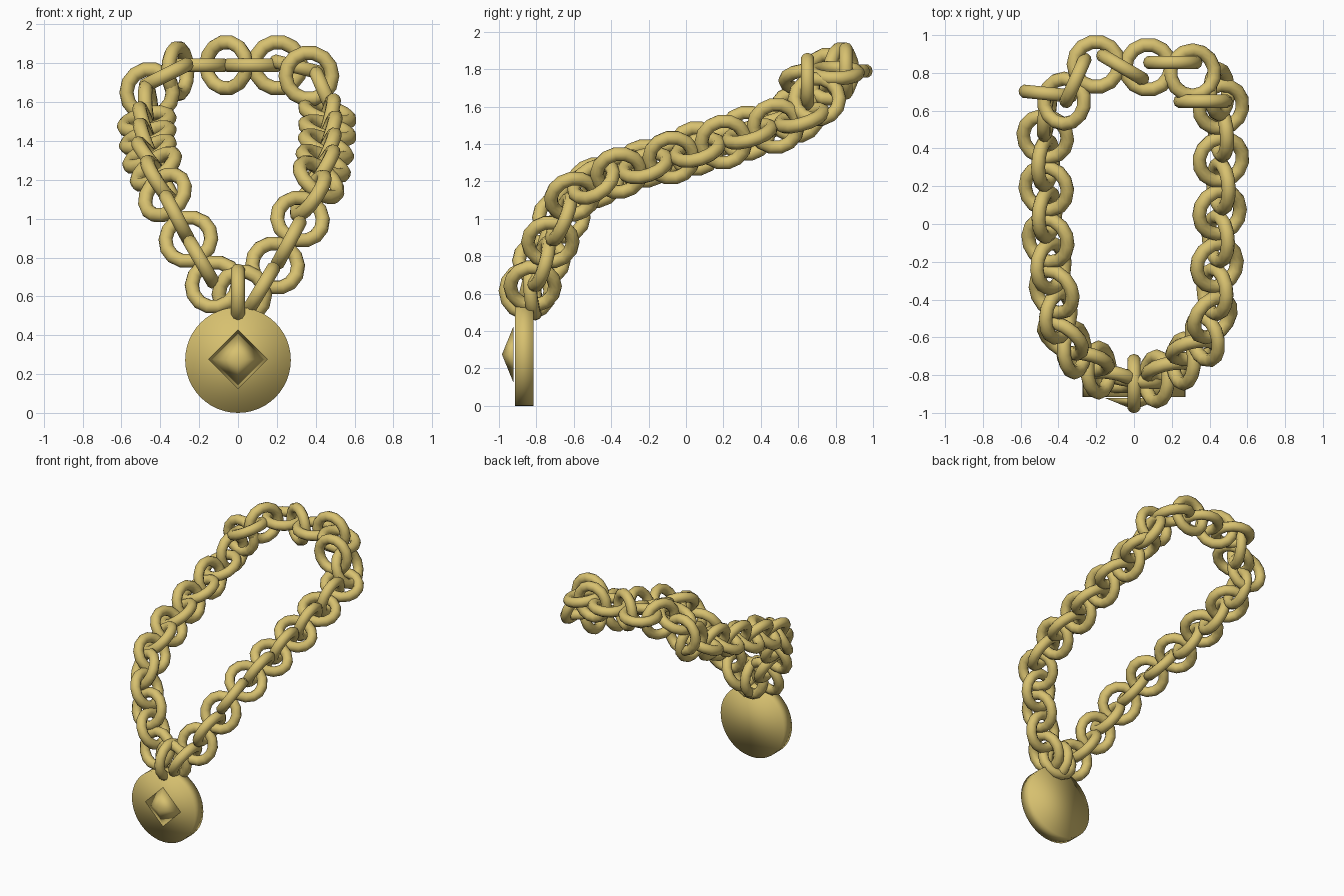
import bpy
import math
from mathutils import Matrix, Vector

cube = bpy.data.objects.get("Cube")
if cube:
    bpy.data.objects.remove(cube, do_unlink=True)

# Single gold material
gold = bpy.data.materials.new("pale_gold")
gold.use_nodes = True
colour = (0.68, 0.53, 0.16, 1)
gold.diffuse_color = colour
gold.node_tree.nodes["Principled BSDF"].inputs["Base Color"].default_value = colour

Y_AXIS = Vector((0, 1, 0))


def finish(name):
    """Name, colour and smooth the newest object."""
    obj = bpy.context.object
    obj.name = name
    obj.data.materials.append(gold)
    bpy.ops.object.shade_smooth()


def add_link(name, centre, normal):
    """One round chain link whose hole faces along normal."""
    turn = Vector(normal).to_track_quat('Z', 'Y').to_euler()
    bpy.ops.mesh.primitive_torus_add(
        major_segments=14, minor_segments=10, major_radius=0.12,
        minor_radius=0.037, location=centre, rotation=turn)
    finish(name)


def walk(points, count):
    """Evenly spaced positions and directions along a polyline."""
    points = [Vector(p) for p in points]
    spans = list(zip(points, points[1:]))
    total = sum((b - a).length for a, b in spans)
    spots = []
    for i in range(count):
        left = total * i / (count - 1)
        for a, b in spans:
            length = (b - a).length
            if left <= length or b is points[-1]:
                spots.append(a.lerp(b, min(left / length, 1)))
                break
            left -= length
    for i, spot in enumerate(spots):
        ahead = spots[min(i + 1, count - 1)]
        behind = spots[max(i - 1, 0)]
        yield spot, (ahead - behind).normalized()


def add_strand(name, points, count, first_upright):
    """Chain run with links turned a quarter each time."""
    for i, (spot, along) in enumerate(walk(points, count)):
        normal = along.cross(Y_AXIS).normalized()
        # On the shoulders the whole chain leans outward
        if along.y > 0.6:
            lean = math.copysign(math.radians(16), spot.x)
            normal = Matrix.Rotation(lean, 3, along) @ normal
        if (i % 2 == 0) != first_upright:
            normal = along.cross(normal)
        add_link(f"{name}_{i + 1}", spot, normal)


# Side strands, from the pendant up to the back of the neck
add_strand("left_chain_link", [
    (0.12, -0.82, 0.64), (0.27, -0.72, 0.89), (0.38, -0.60, 1.13),
    (0.42, -0.48, 1.21), (0.44, -0.20, 1.29), (0.46, 0.20, 1.41),
    (0.46, 0.62, 1.54)], 14, True)
add_strand("right_chain_link", [
    (-0.12, -0.82, 0.66), (-0.265, -0.72, 0.91), (-0.38, -0.60, 1.13),
    (-0.42, -0.38, 1.25), (-0.455, -0.10, 1.33), (-0.465, 0.20, 1.42),
    (-0.47, 0.47, 1.50), (-0.46, 0.59, 1.56)], 14, False)

# Loose links across the back: centre and facing
back_links = [
    ((-0.455, 0.69, 1.65), (0.1, 1, 0)),
    ((-0.37, 0.65, 1.74), (-0.45, 0, 0.9)),
    ((-0.31, 0.76, 1.76), (0.9, -0.4, 0)),
    ((-0.20, 0.845, 1.79), (0, 0, 1)),
    ((-0.06, 0.83, 1.79), (0.5, 0.85, 0)),
    ((0.075, 0.83, 1.79), (0, 0, 1)),
    ((0.205, 0.855, 1.79), (0, 1, 0)),
    ((0.31, 0.80, 1.78), (0.25, 0, 1)),
    ((0.365, 0.65, 1.735), (0, 1, 0)),
    ((0.45, 0.70, 1.64), (0.92, 0, 0.4)),
]
for i, (centre, normal) in enumerate(back_links):
    add_link(f"back_chain_link_{i + 1}", centre, normal)

# Front joining link and the ring carrying the pendant
add_link("front_joining_link", (0.02, -0.82, 0.61), (0.1, 1, 0.1))
add_link("pendant_ring", (0, -0.845, 0.615), (1, 0, 0))

# Round pendant disc
bpy.ops.mesh.primitive_cylinder_add(
    vertices=48, radius=0.272, depth=0.1, location=(0, -0.865, 0.272),
    rotation=(math.pi / 2, 0, 0))
finish("pendant_disc")

# Raised four-sided stud on the pendant front
bpy.ops.mesh.primitive_cone_add(
    vertices=4, radius1=0.152, depth=0.062, location=(0, -0.953, 0.275),
    rotation=(math.pi / 2, 0, 0))
finish("pendant_stud")
